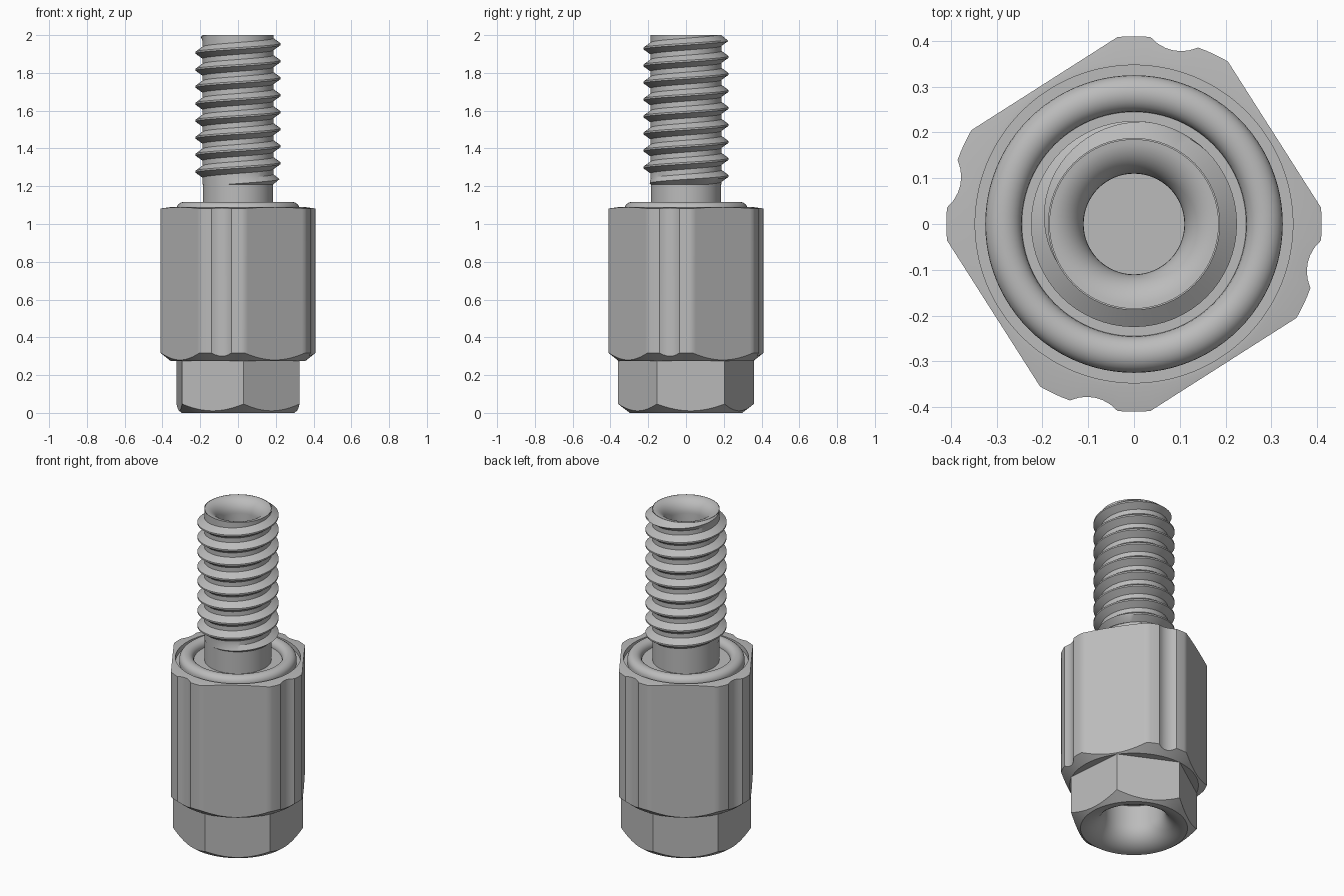
import bpy, bmesh
from math import sin, cos, pi, radians, sqrt

cube = bpy.data.objects.get("Cube")
if cube:
    bpy.data.objects.remove(cube, do_unlink=True)

# One plain metal colour
steel = bpy.data.materials.new("grey_metal")
steel.use_nodes = True
GREY = (0.5, 0.5, 0.5, 1)
steel.diffuse_color = GREY
steel.node_tree.nodes["Principled BSDF"].inputs["Base Color"].default_value = GREY


def finish(name, bm, sharp=32):
    mesh = bpy.data.meshes.new(name)
    bm.to_mesh(mesh)
    bm.free()
    mesh.materials.append(steel)
    for p in mesh.polygons:
        p.use_smooth = True
    mesh.set_sharp_from_angle(angle=radians(sharp))
    obj = bpy.data.objects.new(name, mesh)
    bpy.context.collection.objects.link(obj)
    return obj


def loft(name, rings, turn=0.0, steps=96):
    """Skin rings, each a fixed (radius, z) or a function of the angle, and cap both ends."""
    bm = bmesh.new()
    loops = []
    for ring in rings:
        loop = []
        for i in range(steps):
            a = 360 * i / steps
            r, z = ring(a) if callable(ring) else ring
            t = radians(a + turn)
            loop.append(bm.verts.new((r * cos(t), r * sin(t), z)))
        loops.append(loop)
    for lo, hi in zip(loops, loops[1:]):
        for i in range(steps):
            k = (i + 1) % steps
            bm.faces.new((lo[i], lo[k], hi[k], hi[i]))
    bm.faces.new(loops[0])
    bm.faces.new(loops[-1])
    bmesh.ops.recalc_face_normals(bm, faces=bm.faces)
    return finish(name, bm)


def quarter(r0, z0, r1, z1, n=10):
    """Bell-mouth curve that leaves (r0, z0) level and reaches (r1, z1) upright."""
    return [(r0 + (r1 - r0) * sin(k / n * pi / 2),
             z0 + (z1 - z0) * (1 - cos(k / n * pi / 2))) for k in range(n + 1)]


# Square body: four flats, round corners, a shallow flute in each corner
BODY_R, FLUTE_R, FLUTE_HALF = 0.41, 0.09, 7.5
FLAT = BODY_R * cos(radians(27.5))
half_chord = BODY_R * sin(radians(FLUTE_HALF))
flute_axis = BODY_R * cos(radians(FLUTE_HALF)) + sqrt(FLUTE_R ** 2 - half_chord ** 2)


def body_radius(a):
    rel = abs((a + 45) % 90 - 45)
    if rel <= FLUTE_HALF:
        t = radians(rel)
        return flute_axis * cos(t) - sqrt(FLUTE_R ** 2 - (flute_axis * sin(t)) ** 2)
    return min(BODY_R, FLAT / cos(radians(45 - rel)))


def body_low(a):
    r = body_radius(a)
    return r, 0.275 + (r - 0.357) * 0.8


def body_high(a):
    r = body_radius(a)
    return r, 1.09 - (r - 0.355) * 0.15


loft("hex_spacer_body",
     [(0.25, 0.275), (0.357, 0.275), body_low, body_high, (0.355, 1.09),
      (0.347, 1.09), (0.347, 1.06), (0.2, 1.06)], turn=77.5, steps=144)


# Six-sided lower nut with a chamfered foot and a bell-mouth hole
def nut_radius(a):
    return 0.36 * cos(pi / 6) / cos(radians(a % 60 - 30))


def nut_low(a):
    r = nut_radius(a)
    return r, (r - 0.297) * 0.75


loft("lower_nut",
     [(0.17, 0.24)] + quarter(0.297, 0, 0.17, 0.12)[::-1]
     + [nut_low, lambda a: (nut_radius(a), 0.28)], turn=34.7, steps=144)

# Rounded collar ring around the stud
ring_mid, ring_half = 0.285, 0.04
bulge = [(ring_mid + ring_half * cos(k * pi / 12), 1.08 + 0.037 * sin(k * pi / 12))
         for k in range(13)]
loft("collar_ring", [(0.325, 1.05)] + bulge + [(0.245, 1.075), (0.17, 1.075)])

# Stud core: neck, then a bell-mouth blind hole in the top
TOP, START = 2.0, 1.21
loft("stud_core",
     [(0.185, 1.05), (0.185, START), (0.178, START), (0.178, TOP - 0.02)]
     + quarter(0.185, TOP, 0.11, TOP - 0.08) + [(0.11, 1.72)], steps=64)

# Right-hand screw thread, faded out at both ends
PITCH, BASE, TURNS, SIDES = 0.09, 1.0835, 11, 64
ROOT, CREST = 0.187, 0.225
shape = [(0, ROOT), (0.3, ROOT), (0.6, CREST), (0.7, CREST)]
bm = bmesh.new()
grid = []
for i in range(SIDES + 1):
    t = 2 * pi * i / SIDES
    column = []
    for turn in range(-1, TURNS):
        for frac, r in shape:
            z = BASE + PITCH * (turn + frac + i / SIDES)
            z = max(START, min(TOP, z))
            r = min(r, ROOT + 1.2 * (TOP - z), ROOT + 1.2 * (z - START))
            column.append(bm.verts.new((r * cos(t), r * sin(t), z)))
    grid.append(column)
for a, b in zip(grid, grid[1:]):
    for j in range(len(a) - 1):
        bm.faces.new((a[j], b[j], b[j + 1], a[j + 1]))
bmesh.ops.remove_doubles(bm, verts=bm.verts, dist=0.0004)
finish("stud_thread", bm, 30)
